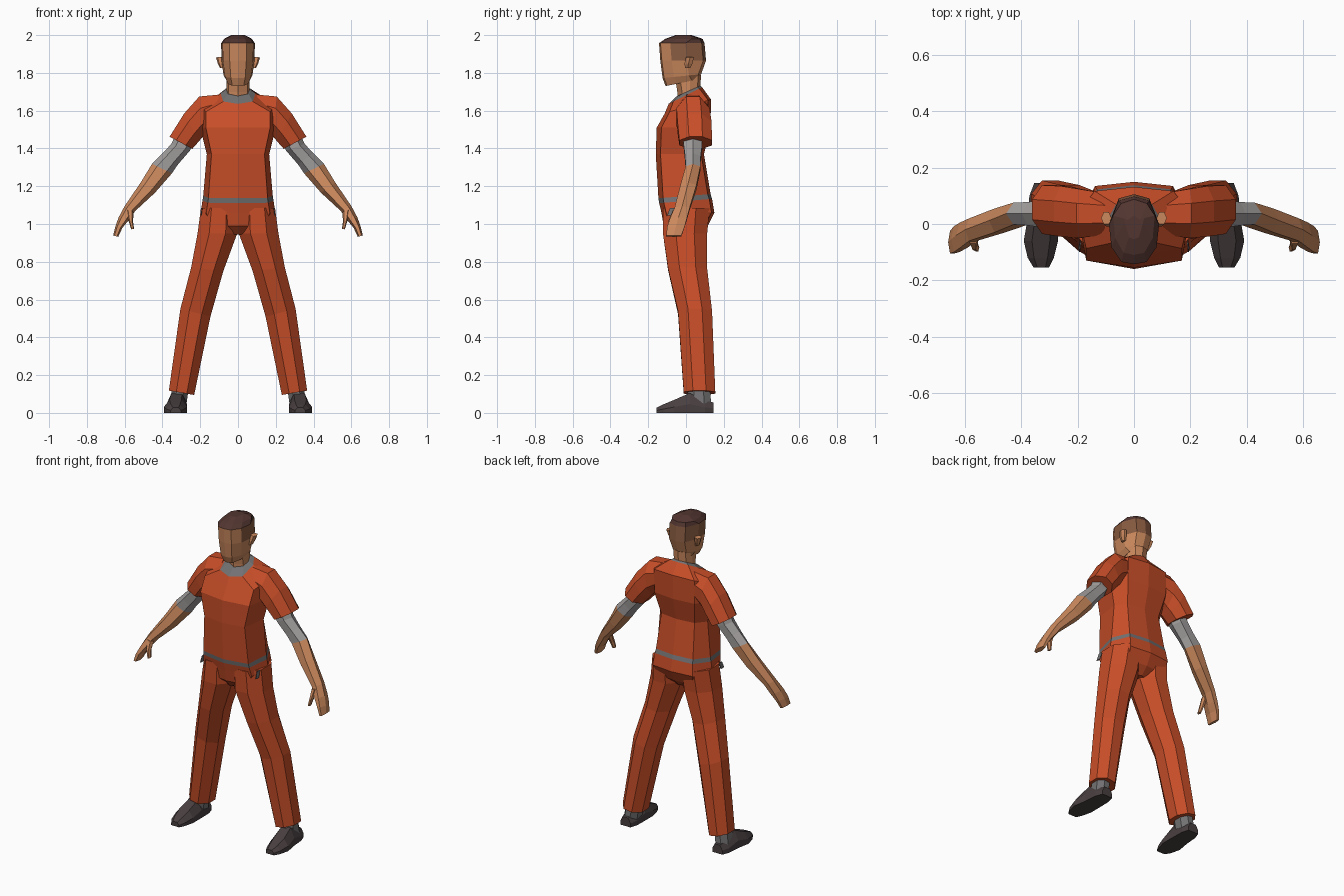
import bpy, bmesh, math
from mathutils import Vector


def material(name, rgb):
    m = bpy.data.materials.new(name)
    m.diffuse_color = (*rgb, 1)
    return m


ORANGE = material("orange cloth", (0.57, 0.075, 0.021))
SKIN = material("skin", (0.60, 0.25, 0.11))
GREY = material("undershirt grey", (0.36, 0.34, 0.34))
TRIM = material("trim grey", (0.17, 0.165, 0.17))
SHOE = material("shoe black", (0.066, 0.05, 0.052))
HAIR = material("hair brown", (0.085, 0.036, 0.030))
FADE = material("short hair", (0.25, 0.105, 0.052))


def loft(name, rings, mats, rule=None, side=1):
    """Skin a list of equal-length rings, cap both ends; rule picks a material
    from the band number and the face centre."""
    bm = bmesh.new()
    vs = [[bm.verts.new((p[0] * side, p[1], p[2])) for p in r] for r in rings]
    n = len(vs[0])
    faces = [(bm.faces.new(vs[0]), 0)]
    for k, (a, b) in enumerate(zip(vs, vs[1:])):
        for i in range(n):
            j = (i + 1) % n
            faces.append((bm.faces.new((a[i], a[j], b[j], b[i])), k))
    faces.append((bm.faces.new(vs[-1]), len(vs) - 2))
    if rule:
        for f, k in faces:
            f.material_index = rule(k, f.calc_center_median())
    bmesh.ops.recalc_face_normals(bm, faces=bm.faces)
    me = bpy.data.meshes.new(name)
    bm.to_mesh(me)
    bm.free()
    for m in mats:
        me.materials.append(m)
    ob = bpy.data.objects.new(name, me)
    bpy.context.collection.objects.link(ob)
    return ob


def body_ring(z, w, f, b, mid, tilt=0.0, corner=0.85, d=0.025):
    """Symmetric horizontal ring with a centre ridge front and back."""
    half = [(corner * w, f + d), (w, mid), (0.7 * w, b - 0.015)]
    pts = [(0, f)] + half + [(0, b)] + [(-x, y) for x, y in reversed(half)]
    return [(x, y, z + tilt * y) for x, y in pts]


def limb_ring(xo, zo, xi, zi, y0, y1, n=8):
    """Ring spanning an outer and an inner point, and a depth range."""
    c = Vector(((xo + xi) / 2, (y0 + y1) / 2, (zo + zi) / 2))
    u = Vector(((xo - xi) / 2, 0, (zo - zi) / 2))
    off = math.pi / 8 if n == 8 else 0
    su = 1 / math.cos(math.pi / 8) if n == 8 else 1
    sv = su if n == 8 else 1 / math.cos(math.pi / 6)
    v = Vector((0, (y1 - y0) / 2, 0))
    return [c + u * su * math.cos(off + 2 * math.pi * i / n)
            + v * sv * math.sin(off + 2 * math.pi * i / n) for i in range(n)]


def limb(name, rows, mats, rule=None, side=1, n=8):
    return loft(name, [limb_ring(*r, n=n) for r in rows], mats, rule, side)


# Torso: seat, belt, shirt and collar in one skin
torso = [
    body_ring(0.945, 0.06, -0.08, 0.07, 0.0),
    body_ring(0.99, 0.17, -0.118, 0.115, 0.01),
    body_ring(1.06, 0.198, -0.130, 0.150, 0.02),
    body_ring(1.122, 0.188, -0.142, 0.138, 0.02, 0.08),
    body_ring(1.148, 0.184, -0.146, 0.130, 0.02, 0.08),
    body_ring(1.37, 0.165, -0.160, 0.095, 0.02),
    body_ring(1.51, 0.200, -0.155, 0.130, 0.03),
    body_ring(1.62, 0.200, -0.112, 0.132, 0.04, 0.3),
    body_ring(1.682, 0.092, -0.092, 0.085, 0.02, 0.5),
    body_ring(1.698, 0.068, -0.052, 0.075, 0.02, 0.45),
]
loft("torso", torso, [ORANGE, TRIM], lambda k, c: 1 if k in (3, 8) else 0)

# Neck
loft("neck", [body_ring(1.62, 0.064, -0.040, 0.070, 0.02),
              body_ring(1.70, 0.060, -0.046, 0.074, 0.02),
              body_ring(1.79, 0.060, -0.060, 0.080, 0.02)], [SKIN])


def head_ring(z, w, f, b, tilt=0.0):
    half = [(0.5 * w, f + 0.008), (0.9 * w, f + 0.06), (w, f + 0.14),
            (0.62 * w, b - 0.015)]
    half = [(x, min(y, b - 0.01)) for x, y in half]
    pts = [(0, f)] + half + [(0, b)] + [(-x, y) for x, y in reversed(half)]
    return [(x, y, z + tilt * y) for x, y in pts]


# Head: jaw to crown, with hair on top and short hair behind
loft("head", [
    head_ring(1.752, 0.060, -0.108, 0.055, 0.2),
    head_ring(1.785, 0.076, -0.124, 0.080, 0.1),
    head_ring(1.865, 0.088, -0.136, 0.106),
    head_ring(1.957, 0.089, -0.143, 0.098),
    head_ring(1.980, 0.074, -0.110, 0.088),
    head_ring(2.000, 0.036, -0.055, 0.030),
], [SKIN, HAIR, FADE],
    lambda k, c: 1 if k >= 3 else (2 if k == 2 and c.y > -0.04 else 0))

for s, tag in ((1, "left"), (-1, "right")):
    # Ear
    limb("ear_" + tag, [(0.095, 1.825, 0.075, 1.825, -0.005, 0.022),
                        (0.107, 1.85, 0.078, 1.85, -0.008, 0.034),
                        (0.117, 1.882, 0.08, 1.885, 0.0, 0.042)],
         [SKIN], None, s, 6)

    # Sleeve
    limb("sleeve_" + tag, [
        (0.10, 1.685, 0.13, 1.52, -0.04, 0.11),
        (0.205, 1.675, 0.185, 1.465, -0.05, 0.125),
        (0.285, 1.585, 0.205, 1.44, -0.045, 0.135),
        (0.362, 1.462, 0.242, 1.398, -0.035, 0.138),
    ], [ORANGE], None, s)

    # Arm: undershirt sleeve then bare forearm and hand
    limb("arm_" + tag, [
        (0.32, 1.50, 0.225, 1.44, -0.012, 0.085),
        (0.352, 1.425, 0.255, 1.388, -0.012, 0.085),
        (0.398, 1.375, 0.318, 1.315, -0.005, 0.078),
        (0.455, 1.318, 0.350, 1.268, -0.002, 0.076),
        (0.515, 1.220, 0.440, 1.165, -0.030, 0.055),
        (0.600, 1.095, 0.545, 1.068, -0.060, 0.020),
        (0.632, 1.035, 0.580, 1.018, -0.085, 0.005),
        (0.650, 0.985, 0.612, 0.980, -0.100, -0.008),
        (0.661, 0.940, 0.634, 0.932, -0.105, -0.025),
    ], [GREY, SKIN], lambda k, c: 0 if k < 3 else 1, s, 6)

    # Thumb
    limb("thumb_" + tag, [
        (0.592, 1.075, 0.552, 1.065, -0.070, -0.030),
        (0.580, 1.020, 0.556, 1.015, -0.092, -0.058),
        (0.566, 0.972, 0.550, 0.975, -0.098, -0.072),
    ], [SKIN], None, s, 6)

    # Trouser leg
    limb("trouser_leg_" + tag, [
        (0.196, 1.085, 0.005, 1.085, -0.122, 0.125),
        (0.214, 0.950, 0.004, 0.950, -0.122, 0.112),
        (0.248, 0.770, 0.078, 0.750, -0.095, 0.112),
        (0.305, 0.550, 0.146, 0.510, -0.042, 0.138),
        (0.366, 0.118, 0.232, 0.095, -0.012, 0.155),
    ], [ORANGE], None, s)

    # Sock
    limb("sock_" + tag, [(0.365, 0.03, 0.275, 0.03, 0.005, 0.135),
                         (0.345, 0.15, 0.260, 0.14, 0.01, 0.125)],
         [TRIM], None, s)

    # Shoe: sections from heel to toe as (y, x inner, x outer, height)
    shoe = [(0.145, 0.285, 0.355, 0.055), (0.10, 0.272, 0.372, 0.065),
            (0.02, 0.270, 0.378, 0.105), (-0.06, 0.270, 0.392, 0.070),
            (-0.12, 0.285, 0.378, 0.045), (-0.155, 0.302, 0.357, 0.028)]
    rings = []
    for y, a, b, h in shoe:
        m, q = (a + b) / 2, (b - a) * 0.26
        rings.append([(a, y, 0), (b, y, 0), (b, y, h * 0.45),
                      (m + q, y, h), (m - q, y, h), (a, y, h * 0.45)])
    loft("shoe_" + tag, rings, [SHOE], None, s)

    # Pocket slit: thin patch on the hip
    limb("pocket_" + tag, [(0.193, 1.085, 0.189, 1.085, -0.085, -0.055),
                           (0.197, 1.045, 0.190, 1.045, -0.100, -0.070)],
         [TRIM], None, s, 6)
